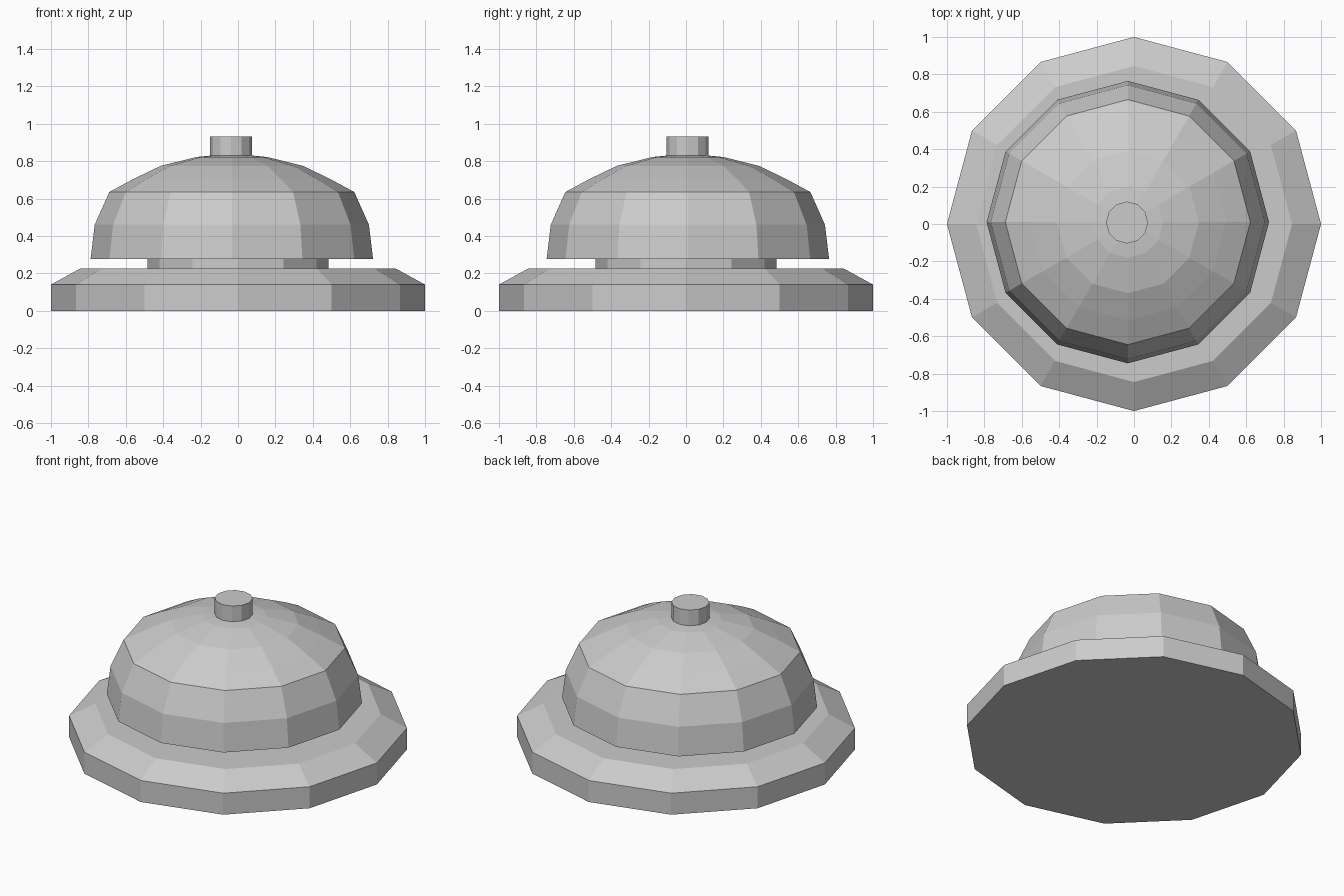
import bpy, bmesh
from math import cos, sin, tau

if "Cube" in bpy.data.objects:
    bpy.data.objects.remove(bpy.data.objects["Cube"])

SIDES = 12


def lathe(name, profile, cx=0.0, cy=0.0):
    """Closed, flat-faced turned solid from (radius, z) points, bottom to top."""
    bm = bmesh.new()
    rings = [[bm.verts.new((r * cos(tau * i / SIDES), r * sin(tau * i / SIDES), z))
              for i in range(SIDES)] for r, z in profile]
    for low, high in zip(rings, rings[1:]):
        for i in range(SIDES):
            j = (i + 1) % SIDES
            bm.faces.new((low[i], low[j], high[j], high[i]))
    bm.faces.new(rings[0][::-1])
    bm.faces.new(rings[-1])
    mesh = bpy.data.meshes.new(name)
    bm.to_mesh(mesh)
    bm.free()
    obj = bpy.data.objects.new(name, mesh)
    obj.location = (cx, cy, 0)
    bpy.context.collection.objects.link(obj)
    return obj


# Wide foot with a sloped shoulder
lathe("base", [(1.0, 0), (1.0, 0.14), (0.845, 0.225)])

# Short neck in the gap between base and bell
lathe("neck", [(0.485, 0.21), (0.485, 0.29)])

# Bell dome, sitting slightly off centre
lathe("bell_dome", [(0.755, 0.278), (0.733, 0.46), (0.655, 0.635),
                    (0.525, 0.705), (0.38, 0.775), (0.19, 0.822), (0.11, 0.83)],
      -0.033, 0.01)

# Push button on top
lathe("button", [(0.112, 0.80), (0.112, 0.932)], -0.037, 0.008)
